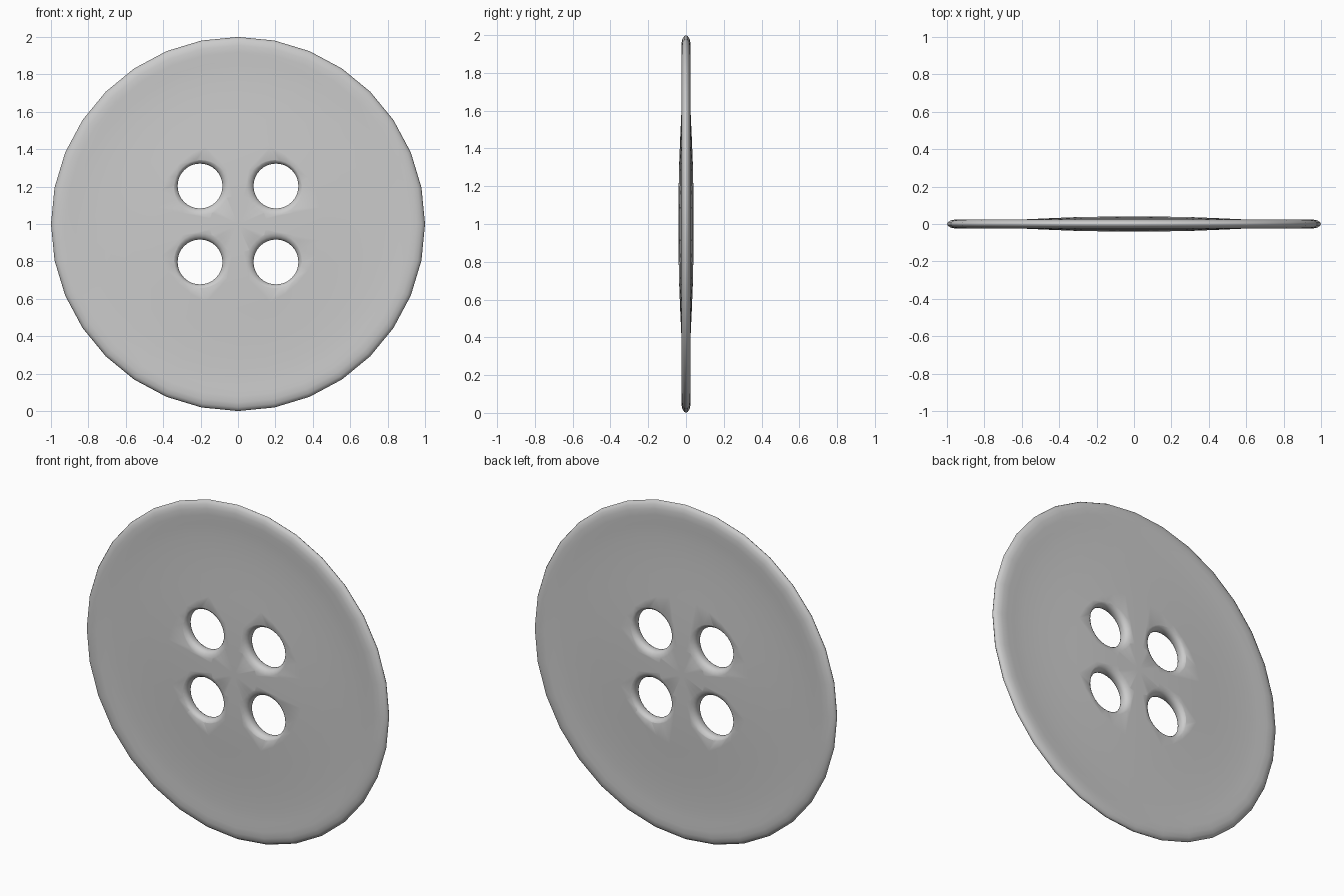
import bpy, bmesh
from math import sin, cos, tau

if "Cube" in bpy.data.objects:
    bpy.data.objects.remove(bpy.data.objects["Cube"])


def lathe(bm, profile, segs, cx=0.0, cz=0.0):
    """Closed solid turned about the y axis; profile = (radius, y), first to last cap."""
    rings = [[bm.verts.new((cx + r * cos(tau * i / segs), y, cz + r * sin(tau * i / segs)))
              for i in range(segs)] for r, y in profile]
    for a, b in zip(rings, rings[1:]):
        for i in range(segs):
            j = (i + 1) % segs
            bm.faces.new((a[i], a[j], b[j], b[i]))
    bm.faces.new(rings[0])
    bm.faces.new(rings[-1])


def make_object(name, bm):
    bmesh.ops.recalc_face_normals(bm, faces=bm.faces)
    mesh = bpy.data.meshes.new(name)
    bm.to_mesh(mesh)
    bm.free()
    mesh.shade_smooth()
    ob = bpy.data.objects.new(name, mesh)
    bpy.context.collection.objects.link(ob)
    return ob


# Button disc: domed middle, shallow dip, rounded rim
half = [(0.02, 0.04), (0.15, 0.0395), (0.30, 0.037), (0.45, 0.031), (0.58, 0.025),
        (0.70, 0.021), (0.80, 0.020), (0.87, 0.0215), (0.92, 0.0245), (0.955, 0.0245),
        (0.98, 0.019), (0.994, 0.010)]
profile = [(r, -y) for r, y in half] + [(1.0, 0.0)] + half[::-1]
bm = bmesh.new()
lathe(bm, profile, 32, cz=1.0)
button = make_object("button_disc", bm)

# Four thread holes with rounded lips
lip = [(0.12, 0.006), (0.122, 0.015), (0.128, 0.025), (0.139, 0.033),
       (0.158, 0.040), (0.175, 0.06)]
cut = [(r, -y) for r, y in lip[::-1]] + lip
bm = bmesh.new()
for sx in (-1, 1):
    for sz in (-1, 1):
        lathe(bm, cut, 32, cx=sx * 0.203, cz=1.0 + sz * 0.203)
cutter = make_object("thread_hole_cutter", bm)
cutter.hide_render = True

mod = button.modifiers.new("thread_holes", 'BOOLEAN')
mod.operation = 'DIFFERENCE'
mod.solver = 'EXACT'
mod.object = cutter
bpy.context.view_layer.objects.active = button
button.select_set(True)
bpy.ops.object.modifier_apply(modifier=mod.name)
bpy.data.objects.remove(cutter)
button.data.shade_smooth()
